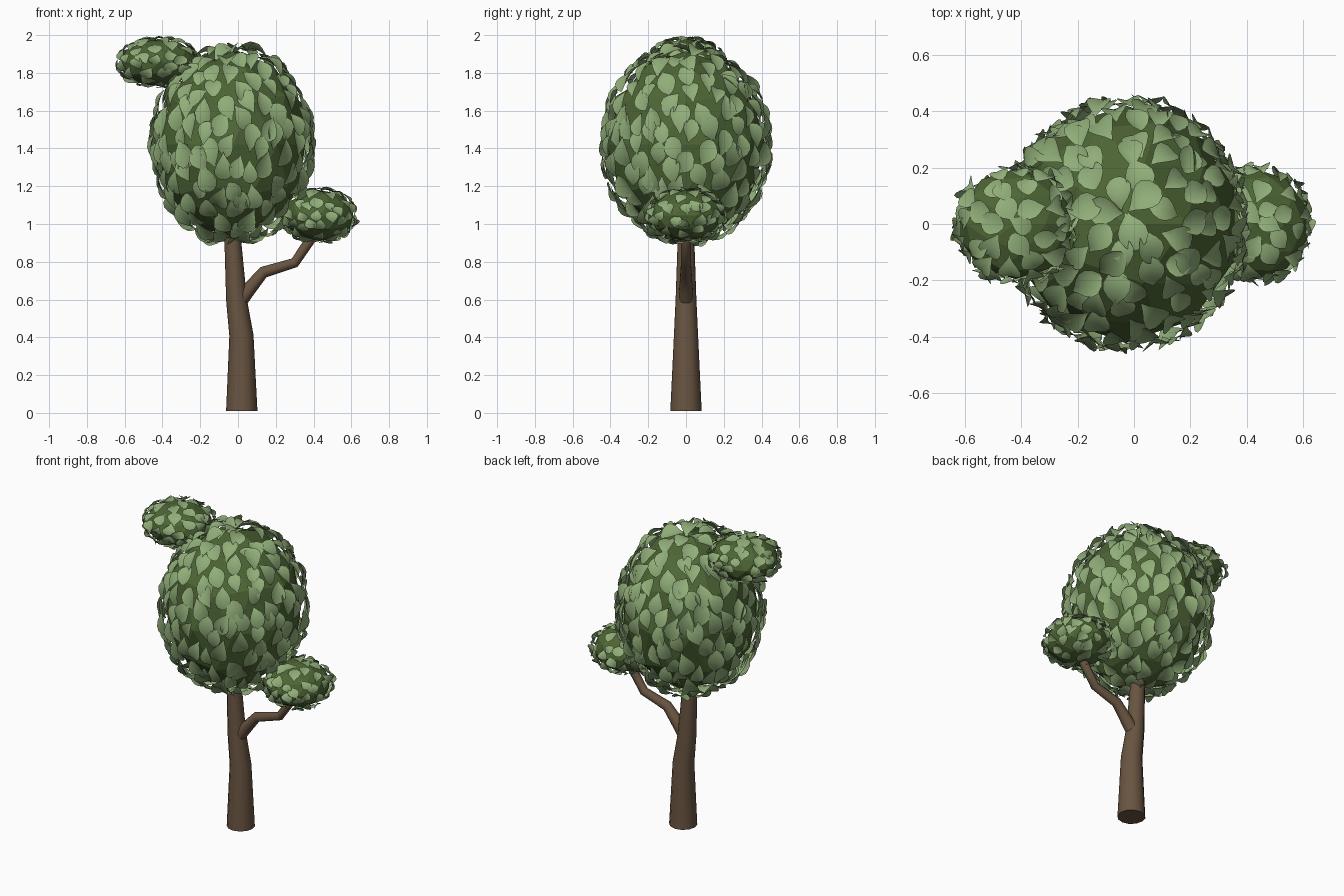
import bpy, bmesh, math, random
from mathutils import Vector, Matrix

if "Cube" in bpy.data.objects:
    bpy.data.objects.remove(bpy.data.objects["Cube"])

random.seed(4)


def material(name, rgb):
    m = bpy.data.materials.new(name)
    m.diffuse_color = (*rgb, 1)
    m.use_nodes = True
    m.node_tree.nodes["Principled BSDF"].inputs["Base Color"].default_value = m.diffuse_color
    return m


BARK = material("bark", (0.14, 0.09, 0.053))
DARK = material("dark_green", (0.075, 0.13, 0.035))
LIGHT = material("leaf_green", (0.28, 0.42, 0.19))


def finish(name, bm, mat, smooth=False):
    me = bpy.data.meshes.new(name)
    bm.to_mesh(me)
    bm.free()
    me.materials.append(mat)
    for p in me.polygons:
        p.use_smooth = smooth
    ob = bpy.data.objects.new(name, me)
    bpy.context.collection.objects.link(ob)
    return ob


def limb(name, path, sides):
    """Tapered tube in the xz plane; path holds (x, z, radius)."""
    bm = bmesh.new()
    pts = [Vector((x, 0, z)) for x, z, r in path]
    rings = []
    for i, p in enumerate(pts):
        t = (pts[min(i + 1, len(pts) - 1)] - pts[max(i - 1, 0)]).normalized()
        side = Vector((t.z, 0, -t.x))
        ring = []
        for k in range(sides):
            a = math.tau * k / sides
            off = side * math.cos(a) + Vector((0, math.sin(a), 0))
            ring.append(bm.verts.new(p + off * path[i][2]))
        rings.append(ring)
    for a, b in zip(rings, rings[1:]):
        for k in range(sides):
            n = (k + 1) % sides
            bm.faces.new((a[k], a[n], b[n], b[k]))
    bm.faces.new(rings[0][::-1])
    bm.faces.new(rings[-1])
    ob = finish(name, bm, BARK)
    bpy.ops.object.select_all(action='DESELECT')
    ob.select_set(True)
    bpy.context.view_layer.objects.active = ob
    bpy.ops.object.shade_smooth_by_angle(angle=math.radians(50))


# half-width along the leaf, from rounded base to pointed tip (v, half width)
LEAF = [(-0.5, 0.08), (-0.4, 0.27), (-0.2, 0.4), (0.0, 0.39), (0.2, 0.28), (0.38, 0.12)]


def add_leaf(bm, frame, size):
    def vert(u, v):
        # folded along the midrib and bowed along the length
        w = 0.35 * abs(u) - 0.45 * v * v
        return bm.verts.new(frame @ Vector((u * size, v * size, w * size)))
    rows = [[vert(s * w, v) for s in (-1, 0, 1)] for v, w in LEAF]
    for a, b in zip(rows, rows[1:]):
        for k in range(2):
            bm.faces.new((a[k], a[k + 1], b[k + 1], b[k]))
    tip = vert(0, 0.55)
    for k in range(2):
        bm.faces.new((rows[-1][k], rows[-1][k + 1], tip))


def clump(name, centre, radii, count, size):
    """Faceted core with leaves scattered just above its surface."""
    place = Matrix.Translation(centre) @ Matrix.Diagonal((*radii, 1))
    bm = bmesh.new()
    bmesh.ops.create_icosphere(bm, subdivisions=2, radius=1, matrix=place)
    finish(name + "_core", bm, DARK)

    bm = bmesh.new()
    for i in range(count):
        z = 1 - 2 * (i + 0.5) / count
        a = i * 2.39996
        n = Vector((math.cos(a) * math.sqrt(1 - z * z), math.sin(a) * math.sqrt(1 - z * z), z))
        n = (n + Vector([random.uniform(-1, 1) for _ in range(3)]) * 1.1 / math.sqrt(count)).normalized()
        lay = n.to_track_quat('Z', 'Y').to_matrix().to_4x4()
        turn = Matrix.Rotation(random.choice((0, math.pi)) + random.uniform(-0.6, 0.6), 4, 'Z')
        tilt = Matrix.Rotation(random.uniform(-0.25, 0.25), 4, 'X') @ \
            Matrix.Rotation(random.uniform(-0.25, 0.25), 4, 'Y')
        frame = place @ Matrix.Translation(n * random.uniform(1.02, 1.07)) @ lay @ turn @ tilt
        add_leaf(bm, frame, size * random.uniform(0.85, 1.15))
    finish(name + "_leaves", bm, LIGHT, smooth=True)


# Trunk and side branch
limb("trunk", [(0.02, 0.01, 0.083), (0.018, 0.41, 0.064), (-0.008, 0.6, 0.055),
               (-0.03, 0.95, 0.043), (-0.03, 1.2, 0.035)], 12)
limb("branch", [(0.0, 0.58, 0.042), (0.05, 0.645, 0.038), (0.135, 0.745, 0.031),
                (0.3, 0.795, 0.027), (0.385, 0.92, 0.027), (0.41, 1.0, 0.024)], 10)

# Foliage
clump("crown", (-0.03, 0, 1.42), (0.405, 0.42, 0.495), 250, 0.29)
clump("upper_tuft", (-0.42, 0, 1.855), (0.205, 0.195, 0.125), 75, 0.47)
clump("lower_tuft", (0.43, 0, 1.045), (0.19, 0.195, 0.135), 80, 0.45)
